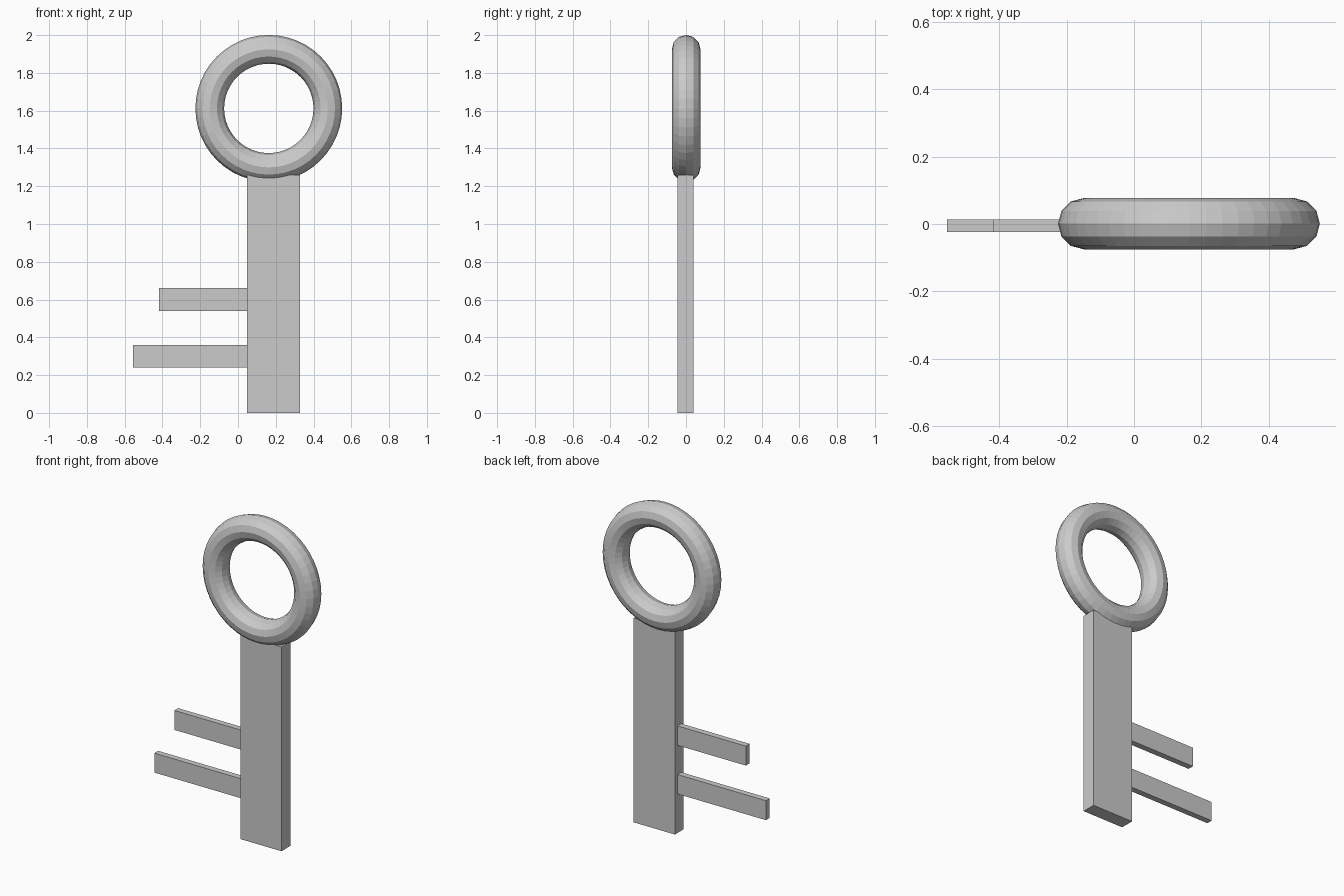
import bpy
from math import pi

cube = bpy.data.objects.get("Cube")
if cube:
    bpy.data.objects.remove(cube, do_unlink=True)

GREY = (0.6, 0.6, 0.6, 1)
metal = bpy.data.materials.new("plain grey")
metal.use_nodes = True
metal.diffuse_color = GREY
metal.node_tree.nodes["Principled BSDF"].inputs["Base Color"].default_value = GREY


def finish(name):
    ob = bpy.context.object
    ob.name = name
    ob.data.materials.append(metal)
    return ob


def box(name, low, high):
    """Box between two opposite corners."""
    centre = [(a + b) / 2 for a, b in zip(low, high)]
    bpy.ops.mesh.primitive_cube_add(size=1, location=centre)
    ob = finish(name)
    ob.scale = [b - a for a, b in zip(low, high)]
    bpy.ops.object.transform_apply(location=False, rotation=False, scale=True)


# Ring handle
bpy.ops.mesh.primitive_torus_add(
    major_segments=48, minor_segments=12, major_radius=0.3125, minor_radius=0.076,
    location=(0.163, 0.001, 1.612), rotation=(pi / 2, 0, 0))
finish("ring_handle")

# Flat shaft
box("shaft", (0.048, -0.046, 0), (0.329, 0.04, 1.26))

# Two teeth on the right side
for name, tip, base in (("lower_tooth", -0.555, 0.24), ("upper_tooth", -0.418, 0.54)):
    box(name, (tip, -0.023, base), (0.06, 0.014, base + 0.12))
